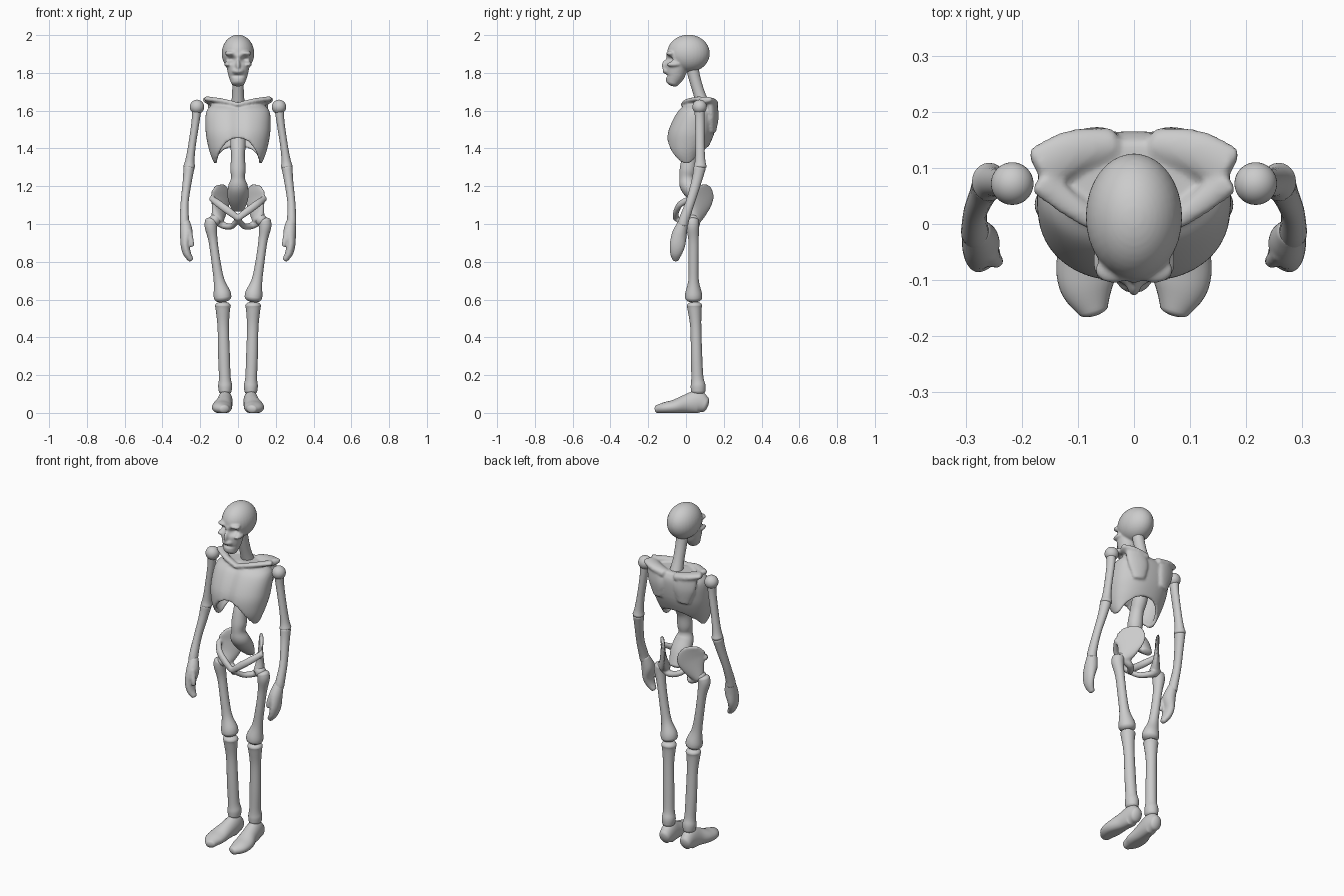
import bpy, bmesh
from math import sin, cos, pi, exp
from mathutils import Vector, Matrix

if "Cube" in bpy.data.objects:
    bpy.data.objects.remove(bpy.data.objects["Cube"])

bone = bpy.data.materials.new("bone_grey")
bone.use_nodes = True
GREY = (0.6, 0.6, 0.6, 1)
bone.diffuse_color = GREY
bone.node_tree.nodes["Principled BSDF"].inputs["Base Color"].default_value = GREY


def catmull(a, b, c, d, t):
    return [q + t / 2 * (r - p + t * (2 * p - 5 * q + 4 * r - s + t * (3 * (q - r) + s - p)))
            for p, q, r, s in zip(a, b, c, d)]


def smooth_rows(rows, steps=5):
    pts = [rows[0]] + list(rows) + [rows[-1]]
    out = [catmull(*pts[i:i + 4], k / steps) for i in range(len(rows) - 1) for k in range(steps)]
    return out + [list(rows[-1])]


def loft(bm, rows, side=(1, 0, 0), flip=1, sides=24):
    """Skin elliptical rings (x, y, z, radius along side, other radius) with round ends."""
    rows = smooth_rows([(flip * r[0],) + tuple(r[1:]) for r in rows])
    side = Vector((flip * side[0], side[1], side[2]))
    frames = []
    for i, r in enumerate(rows):
        ahead, behind = rows[min(i + 1, len(rows) - 1)], rows[max(i - 1, 0)]
        tan = (Vector(ahead[:3]) - Vector(behind[:3])).normalized()
        n = (side - tan * side.dot(tan)).normalized()
        frames.append((Vector(r[:3]), tan, n, tan.cross(n), r[3], r[4]))

    def cap(f, sign):
        h = 0.55 * min(f[4], f[5]) * sign
        return [(f[0] + f[1] * h * sin(a), f[1], f[2], f[3], f[4] * cos(a), f[5] * cos(a))
                for a in (pi / 8, pi / 4, pi * 0.38, pi * 0.47)]

    frames = cap(frames[0], -1)[::-1] + frames + cap(frames[-1], 1)
    rings = [[bm.verts.new(c + n * rx * cos(2 * pi * k / sides) + b * ry * sin(2 * pi * k / sides))
              for k in range(sides)] for c, t, n, b, rx, ry in frames]
    faces = [bm.faces.new(rings[0][::-1]), bm.faces.new(rings[-1])]
    for lo, hi in zip(rings, rings[1:]):
        for k in range(sides):
            j = (k + 1) % sides
            faces.append(bm.faces.new((lo[k], lo[j], hi[j], hi[k])))
    bmesh.ops.recalc_face_normals(bm, faces=faces)


def ball(bm, centre, radii):
    bmesh.ops.create_uvsphere(bm, u_segments=32, v_segments=20, radius=1,
                              matrix=Matrix.Translation(centre) @ Matrix.Diagonal((*radii, 1)))


def finish(name, bm, mirror=False, blend=0, smooth=4):
    mesh = bpy.data.meshes.new(name)
    bm.to_mesh(mesh)
    bm.free()
    mesh.materials.append(bone)
    mesh.shade_smooth()
    obj = bpy.data.objects.new(name, mesh)
    bpy.context.collection.objects.link(obj)
    if mirror:
        obj.modifiers.new("both_sides", 'MIRROR')
    if blend:
        remesh = obj.modifiers.new("blend", 'REMESH')
        remesh.mode = 'VOXEL'
        remesh.voxel_size = blend
        remesh.use_smooth_shade = True
        relax = obj.modifiers.new("relax", 'SMOOTH')
        relax.factor, relax.iterations = 0.5, smooth
    return obj


# Skull: cranium, face, cheeks and nose blended, then eye sockets pressed in
bm = bmesh.new()
ball(bm, (0, 0.013, 1.903), (0.086, 0.113, 0.099))
loft(bm, [(0, -0.045, 1.89, .068, .06), (0, -0.05, 1.84, .062, .06),
          (0, -0.058, 1.79, .052, .053), (0, -0.072, 1.75, .038, .036)])
ball(bm, (0, -0.088, 1.81), (0.036, 0.036, 0.02))
ball(bm, (0, -0.11, 1.84), (0.012, 0.018, 0.03))
for s in (-1, 1):
    ball(bm, (s * 0.053, -0.065, 1.845), (0.02, 0.038, 0.014))
    ball(bm, (s * 0.036, -0.082, 1.903), (0.034, 0.024, 0.014))
skull = finish("skull", bm, blend=0.005, smooth=6)
bpy.context.view_layer.update()
baked = bpy.data.meshes.new_from_object(skull.evaluated_get(bpy.context.evaluated_depsgraph_get()))
skull.modifiers.clear()
skull.data = baked
baked.name = "skull"
for v in baked.vertices:
    if v.co.y < -0.03:
        d = ((abs(v.co.x) - 0.034) / 0.02) ** 2 + ((v.co.z - 1.872) / 0.016) ** 2
        v.co.y += 0.03 * exp(-d)
        v.co.y += 0.01 * exp(-(v.co.x / 0.03) ** 2 - ((v.co.z - 1.785) / 0.008) ** 2)
baked.shade_smooth()

# Neck
bm = bmesh.new()
loft(bm, [(0, .03, 1.84, .034, .034), (0, .046, 1.77, .031, .031),
          (0, .07, 1.69, .031, .031), (0, .095, 1.62, .038, .036)])
finish("neck", bm)

# Rib cage: open shell with an arched lower rim, rows are z, half width, front y, back y
RIBS = [(1.645, .115, .015, .145), (1.60, .166, -.045, .165), (1.50, .172, -.096, .155),
        (1.42, .160, -.104, .125), (1.36, .143, -.088, .09), (1.31, .120, -.05, .065)]
PROFILE = smooth_rows(RIBS, 8)


def rib_section(z):
    for a, b in zip(PROFILE, PROFILE[1:]):
        if z >= b[0]:
            t = (a[0] - z) / (a[0] - b[0])
            return [p + (q - p) * t for p, q in zip(a, b)][1:]
    return PROFILE[-1][1:]


bm = bmesh.new()
AROUND, DOWN = 72, 28
grid = []
for i in range(DOWN + 1):
    ring = []
    for k in range(AROUND):
        t = 2 * pi * k / AROUND
        c, s = cos(t), sin(t)
        rim = 1.318 + (0.137 * c ** 3 if c > 0 else 0.09 * c * c)
        z = 1.645 + (rim - 1.645) * i / DOWN
        wide, front, back = rib_section(z)
        bulge = abs(c) ** 0.9 * (1 if c > 0 else -1)
        y = (front + back) / 2 - bulge * (back - front) / 2
        x = wide * abs(s) ** 0.9 * (1 if s > 0 else -1)
        if c > 0:
            y += 0.012 * exp(-(x / 0.035) ** 2)
        ring.append(bm.verts.new((x, y, z)))
    grid.append(ring)
bm.faces.new(grid[0])
for hi, lo in zip(grid, grid[1:]):
    for k in range(AROUND):
        j = (k + 1) % AROUND
        bm.faces.new((hi[k], lo[k], lo[j], hi[j]))
bmesh.ops.recalc_face_normals(bm, faces=bm.faces)
bmesh.ops.solidify(bm, geom=bm.faces[:], thickness=0.018)
bmesh.ops.recalc_face_normals(bm, faces=bm.faces)

# Shoulder girdle blended into the rib cage
for s in (-1, 1):
    loft(bm, [(0, -.012, 1.632, .018, .012), (.08, .012, 1.65, .02, .014),
              (.165, .075, 1.662, .026, .014)], (0, 1, 0), s)
    loft(bm, [(.165, .098, 1.656, .042, .018), (.11, .128, 1.645, .04, .022),
              (.04, .142, 1.63, .03, .024)], (0, 1, 0), s)
    loft(bm, [(.11, .137, 1.64, .055, .022), (.095, .148, 1.57, .058, .02),
              (.085, .142, 1.49, .035, .015)], (1, -.3, 0), s)
finish("rib_cage_and_shoulder_blades", bm, blend=0.007, smooth=5)

# Lower spine and sacrum
bm = bmesh.new()
loft(bm, [(0, .085, 1.54, .034, .034), (0, .05, 1.43, .041, .042), (0, .022, 1.36, .036, .04),
          (0, .01, 1.29, .041, .043), (0, .005, 1.245, .036, .04), (0, .015, 1.20, .052, .046),
          (0, .06, 1.14, .055, .04), (0, .105, 1.08, .035, .02)])
finish("lower_spine", bm)

# Pelvis: flared wings, front rim and lower ring
bm = bmesh.new()
for s in (-1, 1):
    loft(bm, [(.11, .042, 1.02, .036, .032), (.10, .065, 1.07, .058, .02),
              (.093, .08, 1.13, .082, .012), (.094, .082, 1.175, .076, .011),
              (.098, .082, 1.203, .045, .010)], (-.62, .78, 0), s)
    loft(bm, [(.14, .022, 1.135, .014, .016), (.10, -.03, 1.105, .015, .02),
              (.045, -.052, 1.065, .015, .02), (0, -.055, 1.03, .015, .016)], (0, 1, 0), s)
    loft(bm, [(.105, .05, 1.01, .022, .022), (.07, .05, .99, .02, .018),
              (.03, .005, .99, .016, .016), (0, -.05, 1.028, .014, .014)], (0, 1, 0), s)
finish("pelvis", bm, blend=0.006, smooth=4)

# Limbs, built on the left and mirrored
LIMBS = {
    "upper_arms": [(.22, .072, 1.60, .025, .027), (.225, .073, 1.54, .021, .025),
                   (.243, .074, 1.42, .020, .024), (.254, .075, 1.34, .024, .027),
                   (.258, .075, 1.305, .031, .034)],
    "forearms": [(.260, .072, 1.295, .029, .032), (.268, .057, 1.23, .024, .027),
                 (.282, .024, 1.12, .021, .024), (.284, -.008, 1.03, .024, .027),
                 (.282, -.016, 1.0, .026, .028)],
    "thigh_bones": [(.14, .035, 1.015, .034, .034), (.143, .035, .985, .033, .034),
                    (.132, .04, .91, .024, .027), (.115, .04, .79, .024, .026),
                    (.10, .04, .70, .029, .028), (.085, .04, .635, .045, .044),
                    (.081, .04, .61, .046, .046)],
    "shin_bones": [(.08, .045, .567, .042, .041), (.08, .046, .54, .037, .036),
                   (.078, .052, .45, .030, .029), (.074, .056, .30, .031, .030),
                   (.070, .06, .19, .031, .032), (.068, .064, .145, .037, .039),
                   (.068, .064, .115, .034, .038)],
}
for name, rows in LIMBS.items():
    bm = bmesh.new()
    loft(bm, rows)
    finish(name, bm, mirror=True)

for name, centre, radius in (("shoulder_balls", (.217, .072, 1.62), .038),
                             ("hip_balls", (.122, .036, 1.022), .031)):
    bm = bmesh.new()
    ball(bm, centre, (radius,) * 3)
    finish(name, bm, mirror=True)

# Hands: mitten with a short thumb
bm = bmesh.new()
loft(bm, [(.280, -.014, 1.01, .026, .026), (.273, -.034, .95, .034, .039),
          (.279, -.045, .89, .025, .041), (.270, -.053, .845, .021, .032),
          (.250, -.055, .812, .015, .018)])
loft(bm, [(.262, -.05, .96, .018, .018), (.248, -.064, .91, .014, .014),
          (.244, -.066, .885, .011, .011)])
finish("hands", bm, mirror=True, blend=0.005, smooth=3)

# Feet with flat soles
bm = bmesh.new()
loft(bm, [(.068, .10, .045, .034, .042), (.068, .06, .056, .040, .062),
          (.074, .0, .046, .044, .050), (.084, -.06, .032, .053, .038),
          (.084, -.11, .026, .049, .031), (.073, -.152, .02, .028, .022)])
for v in bm.verts:
    v.co.z = max(v.co.z, 0)
finish("feet", bm, mirror=True)
